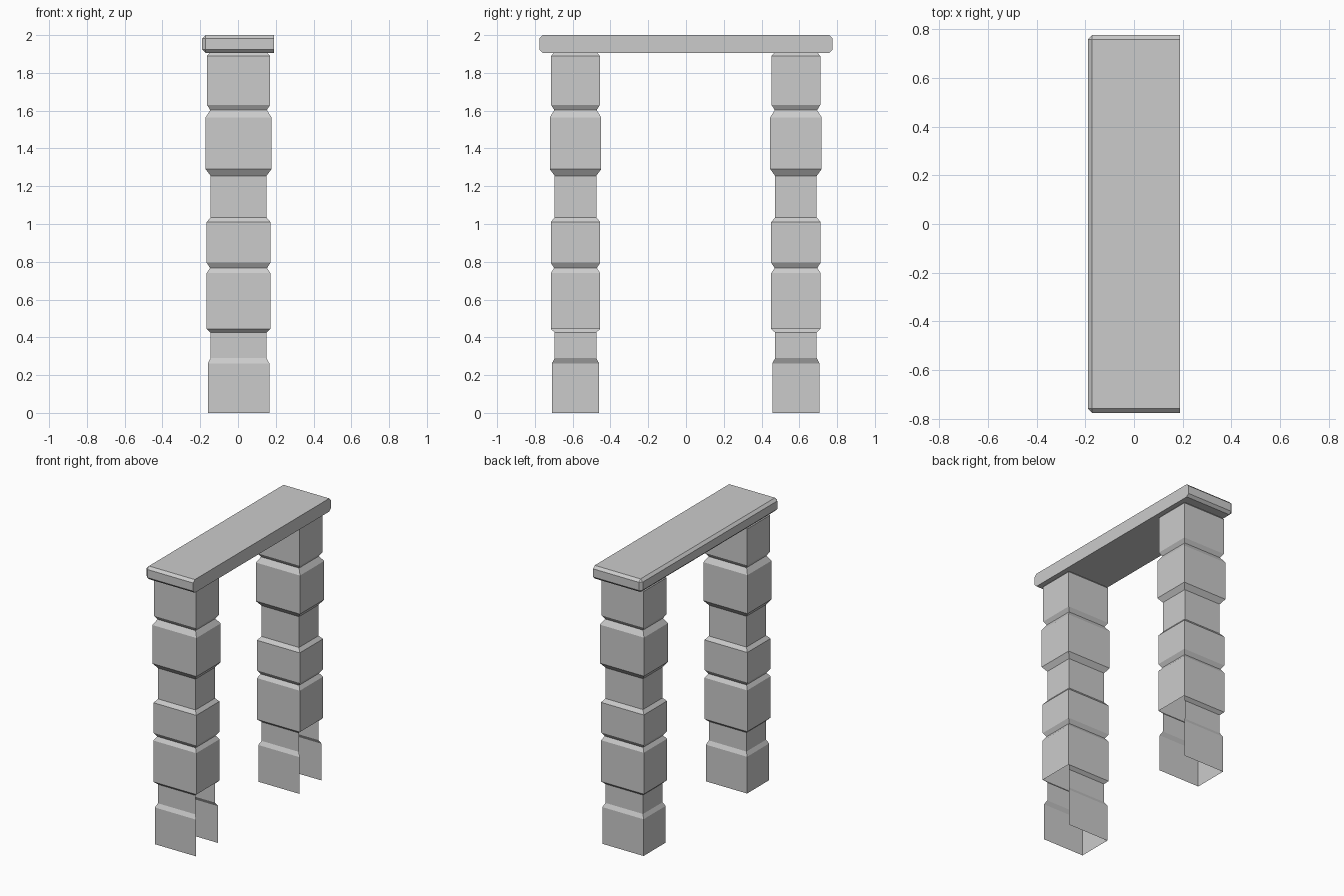
import bpy, bmesh

cube = bpy.data.objects.get("Cube")
if cube:
    bpy.data.objects.remove(cube, do_unlink=True)

stone = bpy.data.materials.new("grey_stone")
stone.use_nodes = True
COLOUR = (0.6, 0.6, 0.6, 1)
stone.diffuse_color = COLOUR
stone.node_tree.nodes["Principled BSDF"].inputs["Base Color"].default_value = COLOUR


def add_object(name, bm):
    mesh = bpy.data.meshes.new(name)
    bm.to_mesh(mesh)
    bm.free()
    mesh.materials.append(stone)
    obj = bpy.data.objects.new(name, mesh)
    bpy.context.collection.objects.link(obj)
    return obj


# Pillar outline: height and half width along x; depth is slightly less
PROFILE = [(0, .163), (.262, .163), (.29, .148), (.425, .148),
           (.445, .169), (.74, .169), (.767, .151), (.795, .169),
           (1.01, .169), (1.035, .148), (1.255, .148), (1.29, .174),
           (1.565, .174), (1.603, .15), (1.63, .167), (1.89, .167),
           (1.908, .15)]
OPEN_HEIGHT = .44   # the +x side is open below this height


def pillar(name, y):
    bm = bmesh.new()
    rings = []
    for z, hx in PROFILE:
        hy = hx - .038
        rings.append([bm.verts.new((.003 + sx * hx, y + sy * hy, z))
                      for sx, sy in ((-1, -1), (1, -1), (1, 1), (-1, 1))])
    for low, high in zip(rings, rings[1:]):
        for i in range(4):
            if i == 1 and low[0].co.z < OPEN_HEIGHT:
                continue
            j = (i + 1) % 4
            bm.faces.new((low[i], low[j], high[j], high[i]))
    return add_object(name, bm)


pillar("front_pillar", -.585)
pillar("back_pillar", .582)

# Top slab, chamfered everywhere except around its flat +x side
bm = bmesh.new()
bmesh.ops.create_cube(bm, size=1)
for v in bm.verts:
    v.co.x *= .38
    v.co.y *= 1.552
    v.co.z = 1.953 + v.co.z * .094
edges = [e for e in bm.edges if min(v.co.x for v in e.verts) < 0
         and max(v.co.x for v in e.verts) < 0
         or e.verts[0].co.x * e.verts[1].co.x < 0]
bmesh.ops.bevel(bm, geom=edges, offset=.018, segments=1, affect='EDGES')
add_object("top_slab", bm)
